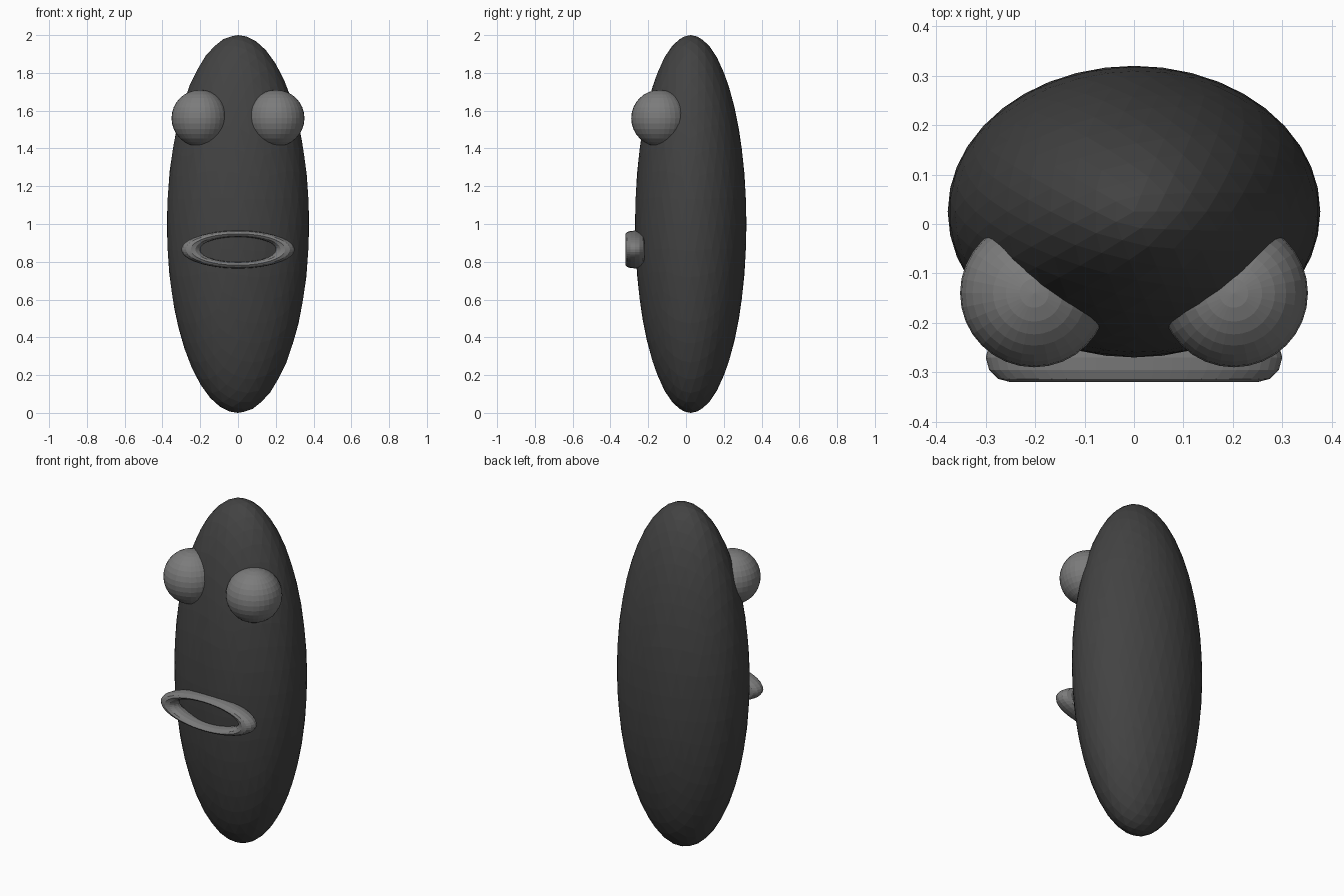
import bpy, math

if "Cube" in bpy.data.objects:
    bpy.data.objects.remove(bpy.data.objects["Cube"])


def material(name, value):
    m = bpy.data.materials.new(name)
    m.diffuse_color = (value, value, value, 1)
    m.use_nodes = True
    m.node_tree.nodes["Principled BSDF"].inputs["Base Color"].default_value = m.diffuse_color
    return m


def finish(name, mat, scale=(1, 1, 1)):
    ob = bpy.context.object
    ob.name = name
    ob.scale = scale
    ob.data.materials.append(mat)
    return ob


dark = material("dark grey", 0.055)
light = material("mid grey", 0.2)

# Tall egg-shaped body
bpy.ops.mesh.primitive_ico_sphere_add(subdivisions=4, radius=1, location=(0, 0.025, 1))
finish("body", dark, (0.377, 0.295, 1))

# Bulging eyes
for side, label in ((-1, "left"), (1, "right")):
    bpy.ops.mesh.primitive_uv_sphere_add(segments=32, ring_count=16, radius=0.15,
                                         location=(side * 0.202, -0.14, 1.56))
    finish(label + "_eye", light)

# Flattened ring mouth, facing the front
bpy.ops.mesh.primitive_torus_add(major_radius=0.25, minor_radius=0.05,
                                 major_segments=48, minor_segments=12,
                                 location=(0, -0.27, 0.865),
                                 rotation=(math.pi / 2, 0, 0))
finish("mouth", light, (1.2 / 1.2, 1 / 3, 1))
